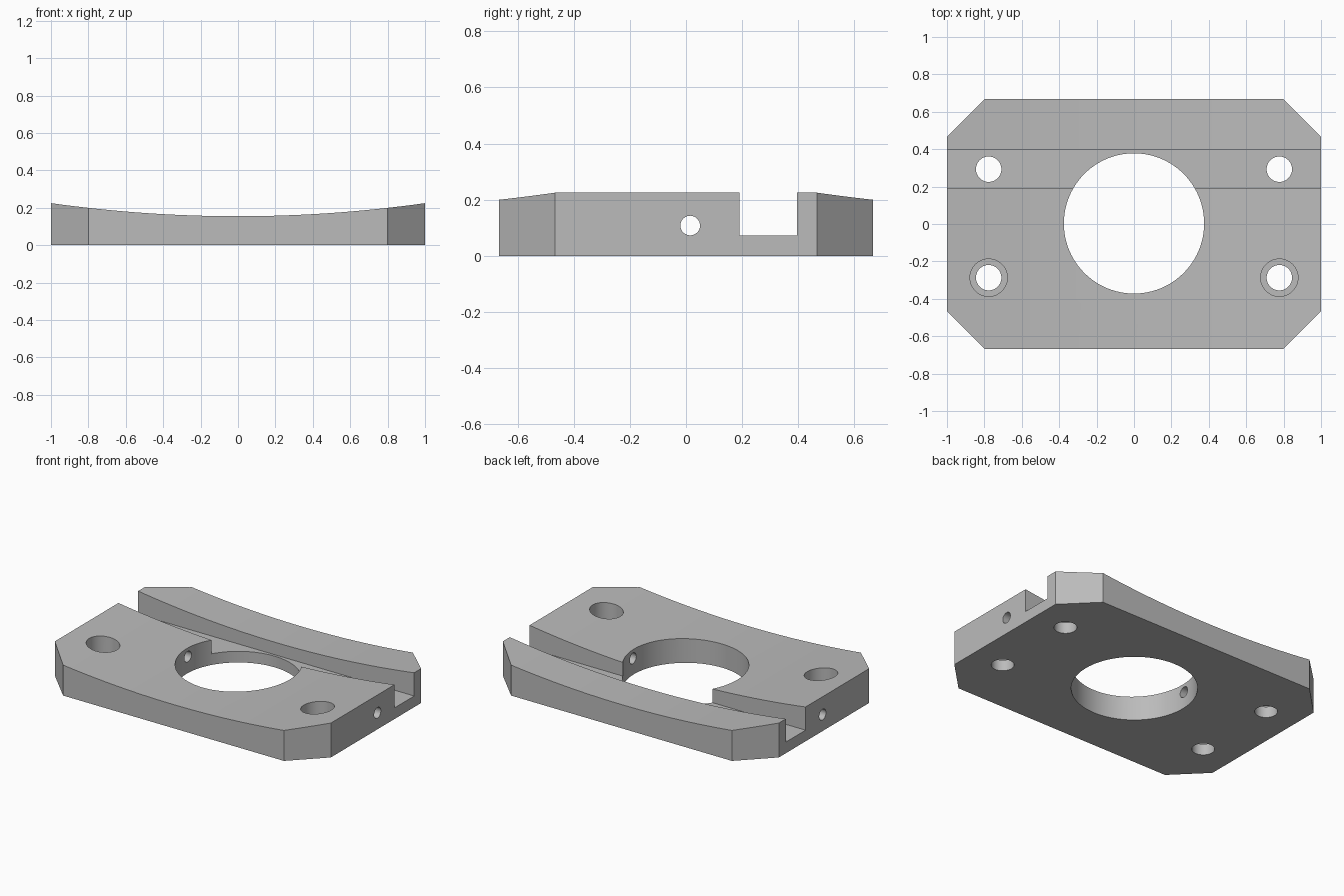
import bpy
import math

if "Cube" in bpy.data.objects:
    bpy.data.objects.remove(bpy.data.objects["Cube"])

# Single grey finish
COLOUR = (0.5, 0.5, 0.5, 1)
grey = bpy.data.materials.new("plain grey")
grey.use_nodes = True
grey.diffuse_color = COLOUR
grey.node_tree.nodes["Principled BSDF"].inputs["Base Color"].default_value = COLOUR

FLOOR = 0.073          # shared floor of the slot and counterbores
DIP, RISE = 0.155, 0.07  # thickness at the middle, extra rise at the ends
SADDLE_R = (1 + RISE ** 2) / (2 * RISE)


def cylinder(name, radius, depth, centre, sides=64, rot=(0, 0, 0)):
    bpy.ops.mesh.primitive_cylinder_add(
        vertices=sides, radius=radius, depth=depth, location=centre, rotation=rot)
    obj = bpy.context.object
    obj.name = name
    return obj


def cut(body, cutter):
    mod = body.modifiers.new(cutter.name, "BOOLEAN")
    mod.operation = "DIFFERENCE"
    mod.solver = "EXACT"
    mod.object = cutter
    bpy.context.view_layer.objects.active = body
    bpy.ops.object.modifier_apply(modifier=mod.name)
    bpy.data.objects.remove(cutter)


# Plate blank: a rectangle with clipped corners, extruded upwards
W, D, C = 1.0, 0.667, 0.2
outline = [(W, D - C), (W - C, D), (C - W, D), (-W, D - C),
           (-W, C - D), (C - W, -D), (W - C, -D), (W, C - D)]
n = len(outline)
verts = [(x, y, z) for z in (0, 0.3) for x, y in outline]
faces = [tuple(reversed(range(n))), tuple(range(n, 2 * n))]
faces += [(i, (i + 1) % n, (i + 1) % n + n, i + n) for i in range(n)]
mesh = bpy.data.meshes.new("mounting_plate")
mesh.from_pydata(verts, [], faces)
mesh.materials.append(grey)
plate = bpy.data.objects.new("mounting_plate", mesh)
bpy.context.collection.objects.link(plate)

# Concave saddle on top
cut(plate, cylinder("saddle_cutter", SADDLE_R, 3, (0, 0, DIP + SADDLE_R),
                    sides=720, rot=(math.pi / 2, 0, 0)))

# Large centre bore
cut(plate, cylinder("bore_cutter", 0.375, 1, (0, 0.003, 0), sides=96))

# Slot running the full width
bpy.ops.mesh.primitive_cube_add(size=1, location=(0, 0.293, FLOOR + 0.5))
slot = bpy.context.object
slot.name = "slot_cutter"
slot.scale = (3, 0.204, 1)
cut(plate, slot)

# Four bolt holes, the front pair counterbored
for x in (-0.777, 0.777):
    for y in (-0.287, 0.293):
        cut(plate, cylinder("bolt_cutter", 0.068, 1, (x, y, 0), sides=48))
    cut(plate, cylinder("counterbore_cutter", 0.1, 1, (x, -0.287, FLOOR + 0.5), sides=48))

# Cross hole drilled from side to side
cut(plate, cylinder("cross_hole_cutter", 0.035, 3, (0, 0.015, 0.108),
                    sides=32, rot=(0, math.pi / 2, 0)))

# Smooth curved faces, keep the machined edges crisp
bpy.ops.object.select_all(action="DESELECT")
plate.select_set(True)
bpy.context.view_layer.objects.active = plate
bpy.ops.object.shade_smooth_by_angle(angle=math.radians(20))
